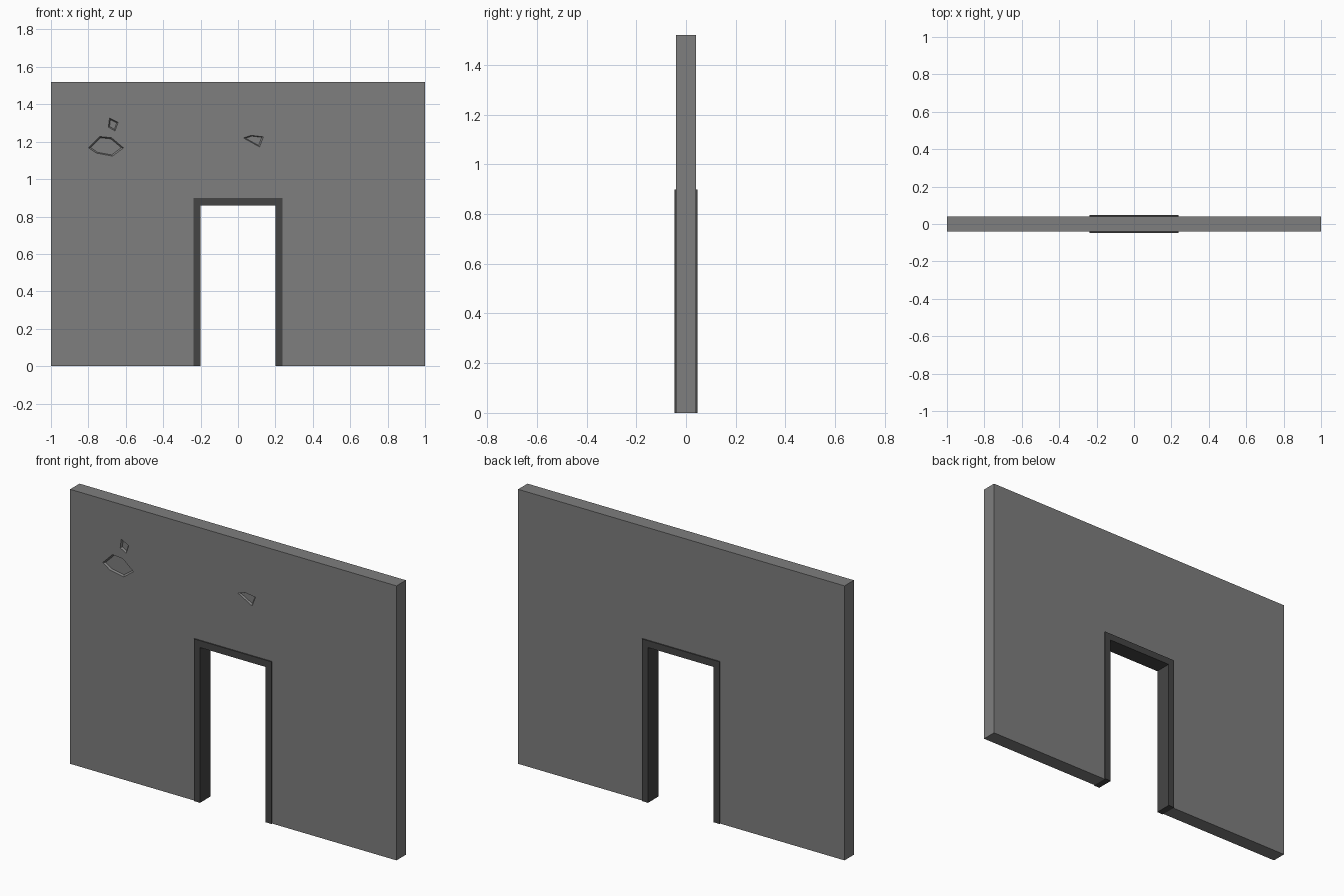
import bpy, bmesh
from mathutils import Vector

if "Cube" in bpy.data.objects:
    bpy.data.objects.remove(bpy.data.objects["Cube"])


def material(name, v):
    m = bpy.data.materials.new(name)
    m.diffuse_color = (v, v, v, 1)
    m.use_nodes = True
    m.node_tree.nodes["Principled BSDF"].inputs["Base Color"].default_value = m.diffuse_color
    return m


wall_grey = material("wall_grey", 0.21)
frame_grey = material("dark_frame_grey", 0.06)


def add_prism(bm, front, back, y0, y1):
    """Solid between two matching outlines in the xz plane."""
    a = [bm.verts.new((x, y0, z)) for x, z in front]
    b = [bm.verts.new((x, y1, z)) for x, z in back]
    bm.faces.new(a)
    bm.faces.new(b[::-1])
    n = len(a)
    for i in range(n):
        j = (i + 1) % n
        bm.faces.new((a[j], a[i], b[i], b[j]))


def finish(name, bm, mat):
    bmesh.ops.recalc_face_normals(bm, faces=bm.faces)
    me = bpy.data.meshes.new(name)
    bm.to_mesh(me)
    bm.free()
    ob = bpy.data.objects.new(name, me)
    bpy.context.collection.objects.link(ob)
    me.materials.append(mat)
    return ob


def arch(name, half_out, top_out, half_in, top_in, depth, mat):
    """Upside-down U shape, extruded through the wall thickness."""
    outline = [(-half_out, 0), (-half_in, 0), (-half_in, top_in), (half_in, top_in),
               (half_in, 0), (half_out, 0), (half_out, top_out), (-half_out, top_out)]
    bm = bmesh.new()
    add_prism(bm, outline, outline, -depth, depth)
    return finish(name, bm, mat)


# Wall with doorway, and the slightly proud door frame
wall = arch("wall", 1.0, 1.52, 0.238, 0.898, 0.041, wall_grey)
arch("door_frame", 0.238, 0.898, 0.2, 0.86, 0.047, frame_grey)

# Shallow chips with sloping sides, cut into the front of the wall
chips = [
    [(-0.80, 1.168), (-0.74, 1.228), (-0.676, 1.221), (-0.612, 1.167),
     (-0.671, 1.123), (-0.757, 1.139)],
    [(-0.687, 1.327), (-0.641, 1.304), (-0.657, 1.257), (-0.693, 1.278)],
    [(0.029, 1.22), (0.072, 1.234), (0.136, 1.226), (0.115, 1.172)],
]
bm = bmesh.new()
for pts in chips:
    vs = [Vector(p) for p in pts]
    c = sum(vs, Vector((0, 0))) / len(vs)
    t = 0.009 / (sum((v - c).length for v in vs) / len(vs))
    ring = lambda s: [tuple(c + (v - c) * s) for v in vs]
    add_prism(bm, ring(1 + t), ring(1 - t), -0.051, -0.031)
cutter = finish("chip_cutter", bm, wall_grey)
cutter.hide_render = True

mod = wall.modifiers.new("chips", 'BOOLEAN')
mod.operation = 'DIFFERENCE'
mod.solver = 'EXACT'
mod.object = cutter
bpy.context.view_layer.objects.active = wall
wall.select_set(True)
bpy.ops.object.modifier_apply(modifier=mod.name)
bpy.data.objects.remove(cutter)
